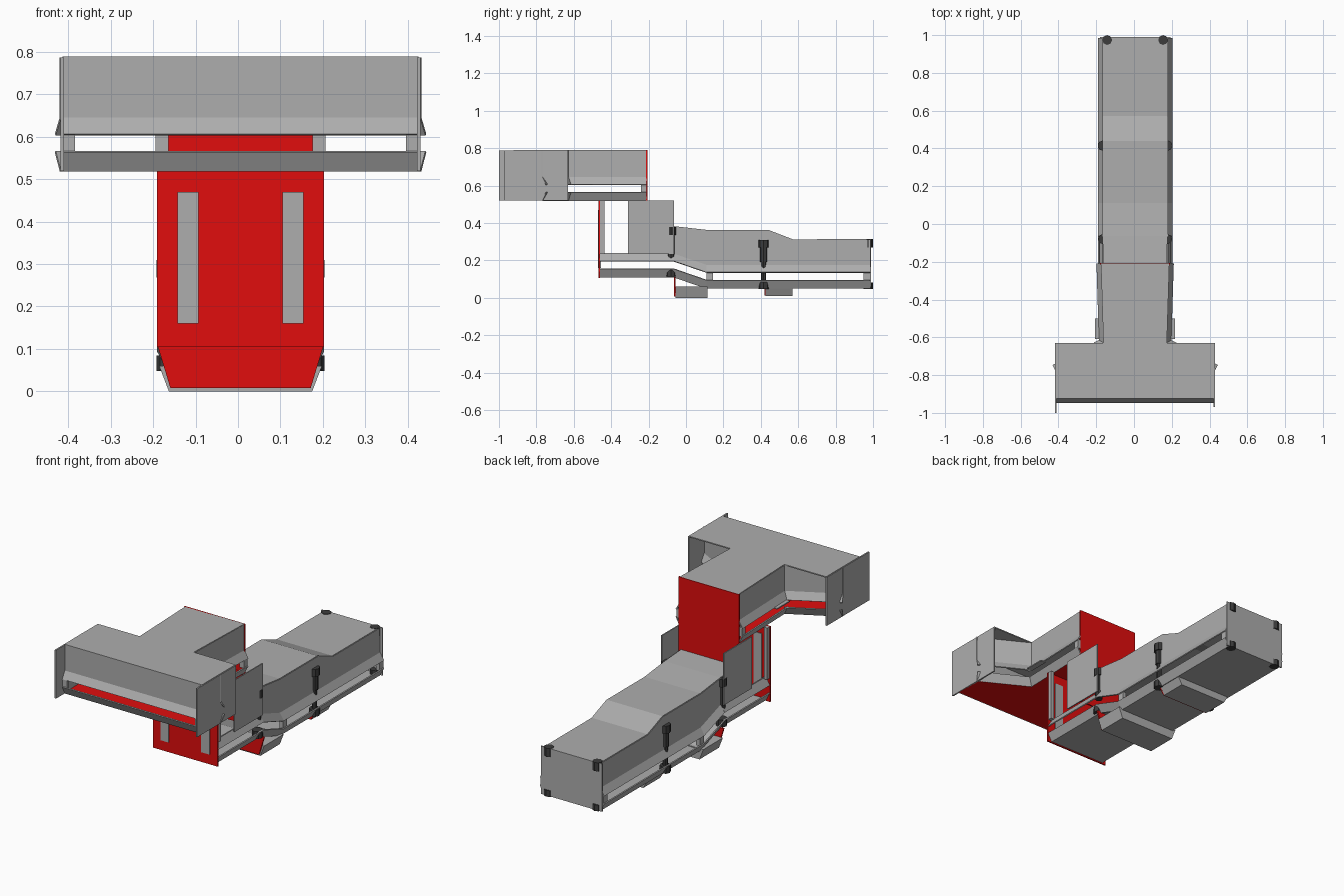
import bpy
import bmesh
from mathutils import Vector

if "Cube" in bpy.data.objects:
    bpy.data.objects.remove(bpy.data.objects["Cube"], do_unlink=True)

CX = 0.006       # centre line
RIDGE = 0.024    # how far the slotted rib stands out
W = 0.17         # half width of the duct
SIDES = (("left", 1), ("right", -1))


def material(name, colour):
    m = bpy.data.materials.new(name)
    m.use_nodes = True
    m.diffuse_color = (*colour, 1)
    m.node_tree.nodes["Principled BSDF"].inputs["Base Color"].default_value = (*colour, 1)
    return m


GREY = material("grey metal", (0.42, 0.42, 0.42))
RED = material("red panel", (0.75, 0.004, 0.004))
DARK = material("dark bolt", (0.045, 0.045, 0.045))


def finish(name, bm, mat):
    bmesh.ops.recalc_face_normals(bm, faces=bm.faces)
    mesh = bpy.data.meshes.new(name)
    bm.to_mesh(mesh)
    bm.free()
    mesh.materials.append(mat)
    obj = bpy.data.objects.new(name, mesh)
    bpy.context.collection.objects.link(obj)
    return obj


def sheet(name, rows, mat, thick=0.006):
    """Thin panel through rows of points."""
    bm = bmesh.new()
    grid = [[bm.verts.new((p[0] + CX, p[1], p[2])) for p in row] for row in rows]
    for a, b in zip(grid, grid[1:]):
        for i in range(len(a) - 1):
            bm.faces.new((a[i], a[i + 1], b[i + 1], b[i]))
    obj = finish(name, bm, mat)
    mod = obj.modifiers.new("thickness", "SOLIDIFY")
    mod.thickness = thick
    mod.offset = 0
    return obj


def deck(name, stations, mat):
    """Panel across the duct from (half width, y, z) stations."""
    return sheet(name, [[(-h, y, z), (h, y, z)] for h, y, z in stations], mat)


def box(name, x, y, z, mat, taper=1.0):
    """Box from ranges; taper narrows the lower end across x."""
    bm = bmesh.new()
    bmesh.ops.create_cube(bm, size=1)
    mid = (x[0] + x[1]) / 2
    for v in bm.verts:
        t = taper if v.co.z < 0 else 1
        v.co = Vector((CX + mid + v.co.x * (x[1] - x[0]) * t,
                       (y[0] + y[1]) / 2 + v.co.y * (y[1] - y[0]),
                       (z[0] + z[1]) / 2 + v.co.z * (z[1] - z[0])))
    return finish(name, bm, mat)


def rib_wall(name, stations, normal):
    """Wall with a slotted V-shaped rib; stations are (x, y, top, base)."""
    n = Vector(normal).normalized() * RIDGE
    upper, lower = [], []
    for x, y, top, base in stations:
        rx, ry = x + n.x, y + n.y
        upper.append([(x, y, top), (x, y, base + 0.125), (rx, ry, base + 0.085)])
        lower.append([(rx, ry, base + 0.045), (x, y, base)])
    sheet(name + "_upper", upper, GREY)
    sheet(name + "_lower", lower, GREY)


def bolt(name, x, y, pieces):
    """Upright bolt from (radius, low, high) pieces."""
    bm = bmesh.new()
    for r, lo, hi in pieces:
        made = bmesh.ops.create_cone(bm, cap_ends=True, segments=8, radius1=r,
                                     radius2=r, depth=hi - lo)
        bmesh.ops.translate(bm, verts=made["verts"], vec=(CX + x, y, (lo + hi) / 2))
    finish(name, bm, DARK)


# Wide head
rib_wall("head_front", [(-0.42, -0.92, 0.79, 0.52), (0.42, -0.92, 0.79, 0.52)], (0, -1))
deck("head_roof", [(0.42, -0.92, 0.787), (0.42, -0.63, 0.787)], GREY)
deck("head_floor", [(0.42, -0.92, 0.523), (0.42, -0.77, 0.523), (0.165, -0.63, 0.523),
                    (0.18, -0.21, 0.523)], RED)
for side, s in SIDES:
    rib_wall(side + "_head_diagonal",
             [(s * 0.165, -0.63, 0.787, 0.52), (s * 0.425, -0.77, 0.787, 0.52)],
             (s * 0.49, 0.87))
    front = -1.0 if s < 0 else -0.97
    box(side + "_end_plate", (s * 0.42 - 0.004, s * 0.42 + 0.004), (front, -0.63),
        (0.52, 0.787), GREY)
    xs = sorted((s * 0.39, s * 0.42))
    box(side + "_head_slot_post", xs, (-0.942, -0.925), (0.56, 0.61), GREY)
    xs = sorted((s * 0.18, s * 0.212))
    box(side + "_rib_gusset", xs, (-0.61, -0.5), (0.603, 0.609), GREY)

# Upper duct behind the head
deck("upper_roof", [(0.165, -0.63, 0.787), (0.18, -0.21, 0.787)], GREY)
box("rear_panel", (-0.185, 0.185), (-0.215, -0.207), (0.24, 0.79), RED)
for side, s in SIDES:
    rib_wall(side + "_upper_wall",
             [(s * 0.165, -0.63, 0.787, 0.52), (s * 0.178, -0.21, 0.787, 0.52)], (s, 0))
    xs = sorted((s * 0.17, s * 0.2))
    box(side + "_upper_slot_post", xs, (-0.24, -0.21), (0.56, 0.61), GREY)

# Middle chamber
box("front_panel", (-0.197, 0.197), (-0.467, -0.459), (0.105, 0.52), RED)
for side, s in SIDES:
    for face, y in (("front", -0.469), ("back", -0.457)):
        xs = (s * 0.124 - 0.025, s * 0.124 + 0.025)
        box(side + "_" + face + "_strip", xs, (y - 0.002, y + 0.002), (0.16, 0.47), GREY)
    xs = sorted((s * 0.175, s * 0.195))
    box(side + "_chamber_post", xs, (-0.459, -0.437), (0.235, 0.52), GREY)
    xs = sorted((s * 0.185, s * 0.191))
    box(side + "_side_plate", xs, (-0.31, -0.065), (0.235, 0.52), GREY)
    rib_wall(side + "_chamber_rail",
             [(s * W, -0.46, 0.24, 0.11), (s * W, -0.065, 0.24, 0.11)], (s, 0))

# Long rear trunk
TOP = ((-0.065, 0.38, 0.11), (0.11, 0.36, 0.05), (0.44, 0.36, 0.05),
       (0.57, 0.31, 0.05), (0.985, 0.31, 0.05))
deck("trunk_roof", [(W, -0.21, 0.39)] + [(W, y, top) for y, top, base in TOP], GREY)
deck("trunk_floor", [(W, -0.46, 0.113)] + [(W, y, base + 0.003) for y, top, base in TOP], GREY)
box("trunk_back", (-0.187, 0.187), (0.983, 0.99), (0.05, 0.313), GREY)
for side, s in SIDES:
    rib_wall(side + "_trunk_wall", [(s * W, y, top, base) for y, top, base in TOP], (s, 0))
    for part, y in (("front", 0.11), ("back", 0.95)):
        xs = sorted((s * W, s * 0.192))
        box(f"{side}_{part}_trunk_slot_post", xs, (y, y + 0.035), (0.09, 0.14), GREY)

# Keels under the trunk, each with a red front plate
box("front_keel", (-0.192, 0.192), (-0.055, 0.115), (0, 0.06), GREY, 0.88)
box("front_keel_plate", (-0.197, 0.197), (-0.063, -0.055), (0.008, 0.112), RED, 0.84)
box("rear_keel", (-0.17, 0.17), (0.425, 0.57), (0.01, 0.055), GREY, 0.85)
box("rear_keel_plate", (-0.17, 0.17), (0.419, 0.425), (0.012, 0.052), RED, 0.85)

# Bolts and nuts
for side, s in SIDES:
    bolt(side + "_front_bolt", s * 0.168, -0.08,
         [(0.028, 0.335, 0.378), (0.02, 0.2, 0.335), (0.028, 0.115, 0.155)])
    bolt(side + "_middle_bolt", s * 0.17, 0.415,
         [(0.028, 0.268, 0.31), (0.02, 0.19, 0.268), (0.013, 0.085, 0.19),
          (0.028, 0.048, 0.085)])
    bolt(side + "_rear_bolt", s * 0.148, 0.974,
         [(0.026, 0.268, 0.315), (0.026, 0.048, 0.082)])
